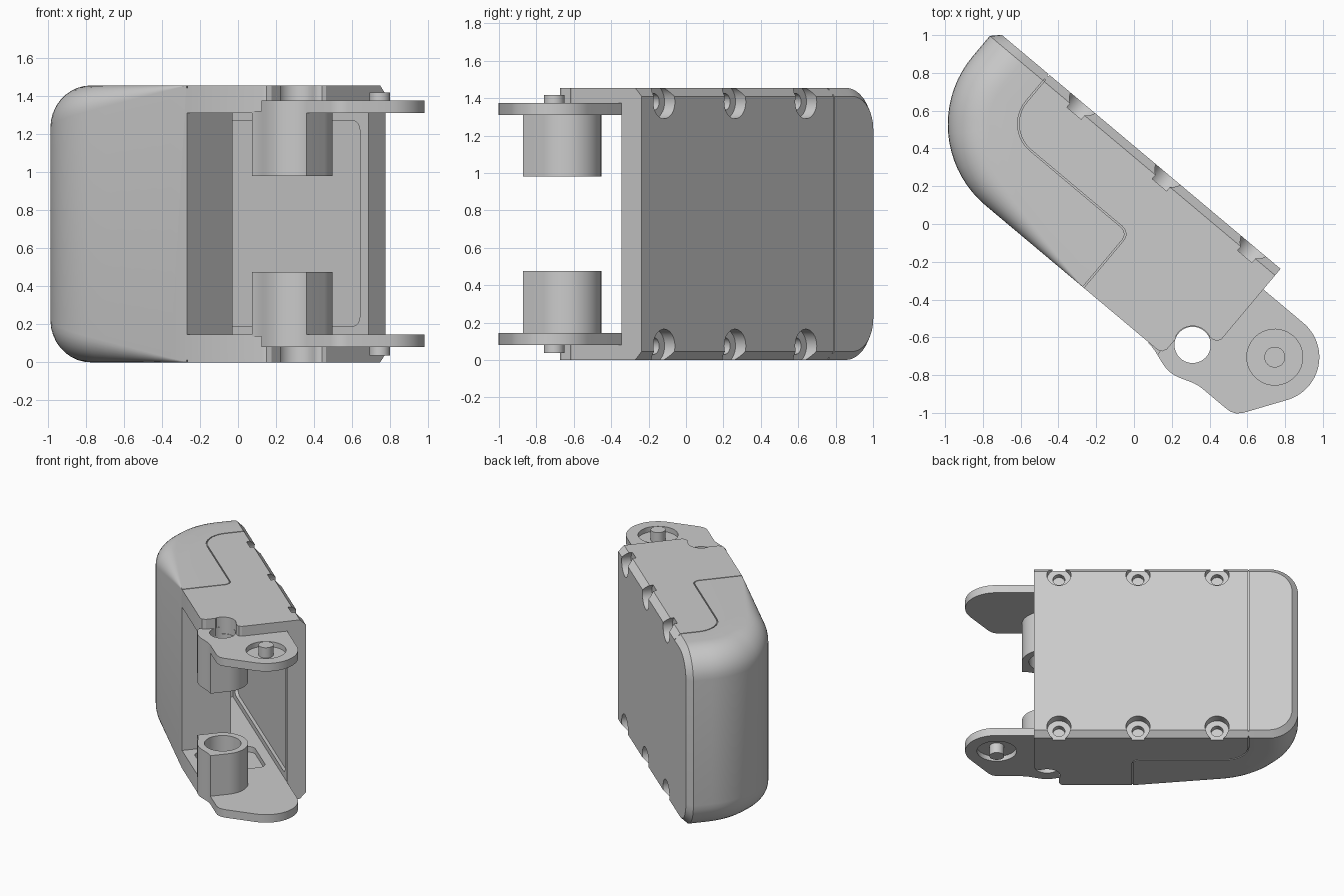
import bpy, bmesh, math

if "Cube" in bpy.data.objects:
    bpy.data.objects.remove(bpy.data.objects["Cube"])

H = 1.455            # total height
HOLE = (0.649, -0.291)   # socket centre in plan (u along body, v outward)
HINGE = (1.024, -0.061)  # hinge pin centre in plan
TURN = math.radians(-40)

grey = bpy.data.materials.new("plain grey")
grey.diffuse_color = (0.6, 0.6, 0.6, 1)
grey.use_nodes = True
grey.node_tree.nodes["Principled BSDF"].inputs["Base Color"].default_value = grey.diffuse_color


def arc(c, r, a0, a1, n):
    return [(c[0] + r * math.cos(math.radians(a0 + (a1 - a0) * i / n)),
             c[1] + r * math.sin(math.radians(a0 + (a1 - a0) * i / n))) for i in range(n + 1)]


def circle(c, r, n=48):
    return arc(c, r, 0, 360, n)[:-1]


def rounded(u0, u1, v0, v1, r):
    return (arc((u1 - r, v1 - r), r, 0, 90, 6) + arc((u0 + r, v1 - r), r, 90, 180, 6)
            + arc((u0 + r, v0 + r), r, 180, 270, 6) + arc((u1 - r, v0 + r), r, 270, 360, 6))


def make(name, bm):
    bmesh.ops.recalc_face_normals(bm, faces=bm.faces[:])
    me = bpy.data.meshes.new(name)
    bm.to_mesh(me)
    bm.free()
    me.materials.append(grey)
    ob = bpy.data.objects.new(name, me)
    bpy.context.collection.objects.link(ob)
    return ob


def prism(name, pts, a, b, along_v=False):
    """Extrude a plan outline in z, or a (u, z) outline along v."""
    bm = bmesh.new()
    put = (lambda p, t: (p[0], t, p[1])) if along_v else (lambda p, t: (p[0], p[1], t))
    lo = [bm.verts.new(put(p, a)) for p in pts]
    hi = [bm.verts.new(put(p, b)) for p in pts]
    n = len(pts)
    bm.faces.new(lo)
    bm.faces.new(hi)
    for i in range(n):
        j = (i + 1) % n
        bm.faces.new((lo[i], lo[j], hi[j], hi[i]))
    return make(name, bm)


def cut(ob, cutter):
    m = ob.modifiers.new("cut", 'BOOLEAN')
    m.operation, m.object, m.solver = 'DIFFERENCE', cutter, 'EXACT'
    bpy.context.view_layer.objects.active = ob
    bpy.ops.object.modifier_apply(modifier=m.name)
    bpy.data.objects.remove(cutter)


def ribbon(pts, w):
    """Closed outline of a thin strip following a path."""
    left, right = [], []
    for i, p in enumerate(pts):
        a, b = pts[max(i - 1, 0)], pts[min(i + 1, len(pts) - 1)]
        dx, dy = b[0] - a[0], b[1] - a[1]
        l = math.hypot(dx, dy)
        nx, ny = -dy / l * w / 2, dx / l * w / 2
        left.append((p[0] + nx, p[1] + ny))
        right.append((p[0] - nx, p[1] - ny))
    return left + right[::-1]


# ---- housing: plan outline whose edge rounding grows towards the far end
def radius(u):
    return 0.22 * max(0, min(1, (0.01 - u) / 1.1))


edge = []   # (u, v, normal u, normal v, rounding radius)
for i in range(6):
    u = 0.01 - 0.675 * i / 6
    edge.append((u, -0.43, 0, -1, radius(u)))
for u, v in arc((-0.665, 0.13), 0.56, 270, 180, 18):
    edge.append((u, v, (u + 0.665) / 0.56, (v - 0.13) / 0.56, radius(u)))
edge.append((-1.225, 0.317, -1, 0, 0.22))
flat = [(0.747, 0.317), (0.747, -0.17), (0.737, -0.19), (0.715, -0.2)]
flat += arc(HOLE, 0.1, 65, 192, 16) + [(0.56, -0.32), (0.56, -0.395), (0.548, -0.42), (0.525, -0.43)]
edge += [(u, v, 0, 0, 0) for u, v in flat]

bm = bmesh.new()
rings = []
STEPS = 9
for top in (False, True):
    for k in range(STEPS + 1):
        t = math.pi / 2 * (k if top else STEPS - k) / STEPS
        ring = []
        for u, v, nu, nv, r in edge:
            d, drop = r * (1 - math.cos(t)), r * (1 - math.sin(t))
            ring.append(bm.verts.new((u - nu * d, v - nv * d, H - drop if top else drop)))
        rings.append(ring)
n = len(edge)
bm.faces.new(rings[0])
bm.faces.new(rings[-1])
for a, b in zip(rings, rings[1:]):
    for i in range(n):
        j = (i + 1) % n
        bm.faces.new((a[i], a[j], b[j], b[i]))
bmesh.ops.remove_doubles(bm, verts=bm.verts[:], dist=1e-5)
bmesh.ops.recalc_face_normals(bm, faces=bm.faces[:])
# merge the back plate into one face, then chamfer round it
back = [f for f in bm.faces if all(v.co.y > 0.3169 for v in f.verts)]
bmesh.ops.dissolve_faces(bm, faces=back)
rim = [e for e in bm.edges if all(v.co.y > 0.3169 for v in e.verts)
       and not all(v.co.x > 0.746 for v in e.verts)]
bmesh.ops.bevel(bm, geom=rim, offset=0.045, offset_type='OFFSET', segments=1,
                affect='EDGES', clamp_overlap=False)
housing = make("housing", bm)

# open cavity, inner wall recess and floor pockets
cut(housing, prism("cut", [(0.01, -0.7), (1.3, -0.7), (1.3, 0.175), (-0.8, 0.175),
                           (-0.8, -0.055), (0.01, -0.055)], 0.145, 1.31))
cut(housing, prism("cut", rounded(-0.75, 0.689, 0.19, 1.27, 0.05), 0.1, 0.2, True))
for z in (0.1, 1.255):
    cut(housing, prism("cut", rounded(0.07, 0.44, -0.36, 0.1, 0.05), z, z + 0.1))
# screw recesses along the back edges
for u in (0.56, -0.03, -0.62):
    for z in (0.075, H - 0.075):
        cut(housing, prism("cut", circle((u, z), 0.09, 32), 0.245, 0.4, True))
        cut(housing, prism("cut", circle((u, z), 0.045, 24), 0.2, 0.3, True))
# seam line between front cap and back shell
seam = ([(-0.853, 0.36)] + arc((-0.67, 0.13), 0.183, 180, 270, 10)
        + arc((-0.04, -0.103), 0.05, 90, 0, 6) + [(0.01, -0.46)])
for z0, z1 in ((-0.02, 0.012), (H - 0.012, H + 0.02)):
    cut(housing, prism("cut", ribbon(seam, 0.008), z0, z1))
cut(housing, prism("cut", [(-0.857, -0.1), (-0.849, -0.1), (-0.849, H + 0.1), (-0.857, H + 0.1)],
                   0.307, 0.34, True))
parts = [housing]

# ---- hinge tabs, sockets and pins, top and bottom
# soft bulge of the front side around the socket hole
bulge = [(HOLE[0] + 0.187 * i / 12, -0.435 - 0.0215 * (1 + math.cos(math.pi * i / 12)))
         for i in range(-12, 13)]
tab_outline = ([(0.70, 0.175)] + arc(HINGE, 0.236, 90, -35, 24)
               + [(1.085, -0.395), (1.06, -0.42), (1.03, -0.433), (1.0, -0.435)]
               + [p for p in bulge[::-1] if p[0] > 0.53] + [(0.53, -0.3), (0.70, -0.1)])
socket_outline = arc(HOLE, 0.187, 0, 180, 32) + bulge
for side in ("upper", "lower"):
    def span(a, b):
        return (a, b) if side == "upper" else (H - b, H - a)

    tab = prism(side + "_hinge_tab", tab_outline, *span(1.31, 1.375))
    cut(tab, prism("cut", circle(HOLE, 0.096), *span(1.2, 1.5)))
    cut(tab, prism("cut", circle(HINGE, 0.148), *span(1.335, 1.5)))

    socket = prism(side + "_socket", socket_outline, *span(0.98, 1.32))
    cut(socket, prism("cut", circle(HOLE, 0.096), *span(0.9, 1.5)))
    cut(socket, prism("cut", circle(HOLE, 0.135), *span(0.9, 1.2)))

    pin = prism(side + "_hinge_pin", circle(HINGE, 0.055, 32), *span(1.325, 1.418))
    parts += [tab, socket, pin]

# ---- turn everything into place and smooth the curved faces
for ob in parts:
    ob.rotation_euler.z = TURN
    bpy.ops.object.select_all(action='DESELECT')
    ob.select_set(True)
    bpy.context.view_layer.objects.active = ob
    bpy.ops.object.shade_smooth_by_angle(angle=math.radians(25))
